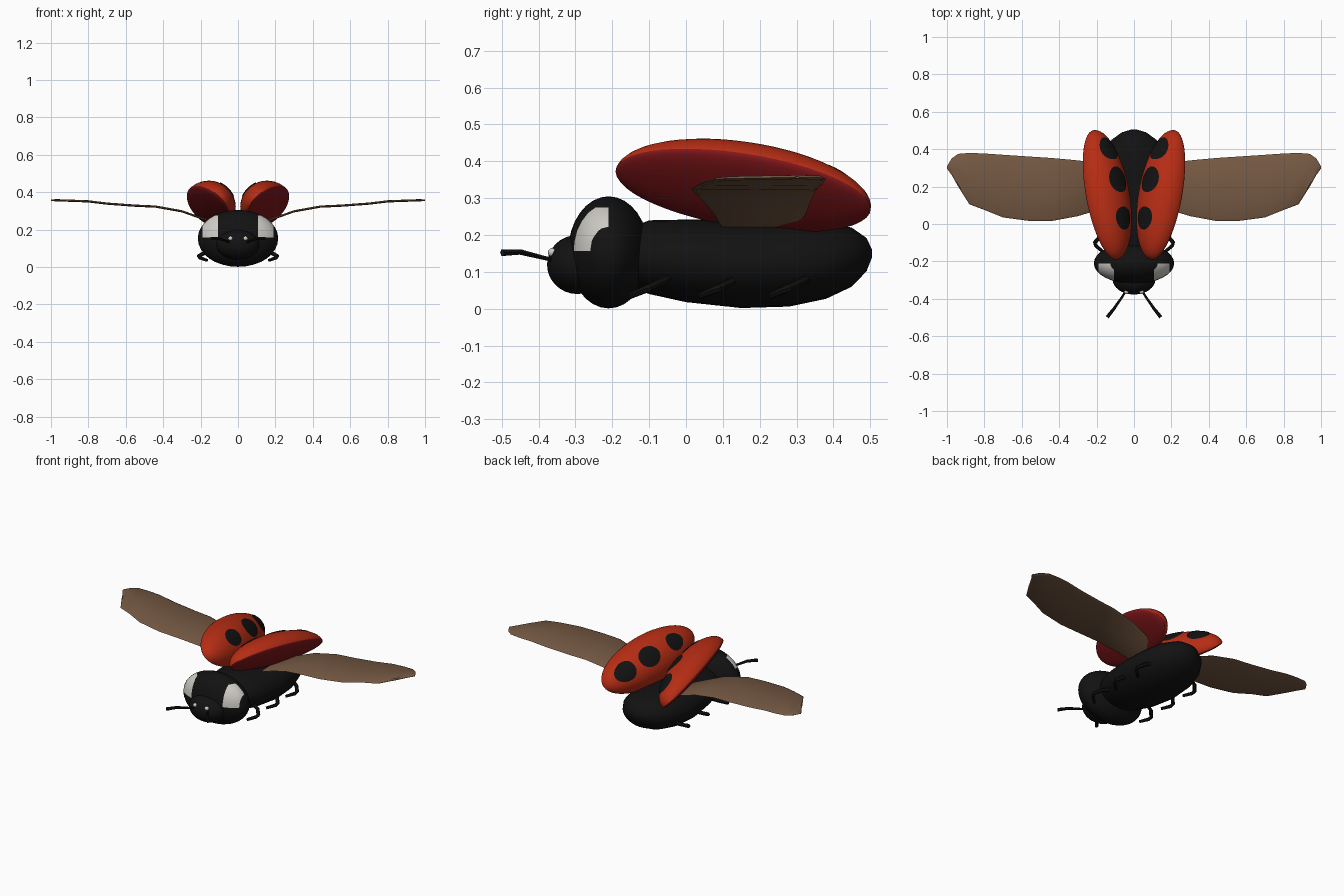
import bpy, bmesh
from math import sin, cos, pi, sqrt
from mathutils import Vector, Matrix

if "Cube" in bpy.data.objects:
    bpy.data.objects.remove(bpy.data.objects["Cube"])


def material(name, rgb, rough=0.6):
    m = bpy.data.materials.new(name)
    m.use_nodes = True
    m.diffuse_color = (*rgb, 1)
    bsdf = m.node_tree.nodes["Principled BSDF"]
    bsdf.inputs["Base Color"].default_value = (*rgb, 1)
    bsdf.inputs["Roughness"].default_value = rough
    return m


BLACK = material("black", (0.006, 0.006, 0.006))
RED = material("red", (0.47, 0.026, 0.007))
DARK_RED = material("dark red", (0.22, 0.008, 0.01))
BROWN = material("wing brown", (0.18, 0.1, 0.057))
WHITE = material("off white", (0.62, 0.6, 0.56))


def finish(name, bm, mats, mirror=False, angle=40, fix=True):
    """Turn a bmesh into a smooth-shaded object, mirrored across x if asked."""
    if fix:
        bmesh.ops.recalc_face_normals(bm, faces=bm.faces)
    mesh = bpy.data.meshes.new(name)
    bm.to_mesh(mesh)
    bm.free()
    for m in mats:
        mesh.materials.append(m)
    ob = bpy.data.objects.new(name, mesh)
    bpy.context.collection.objects.link(ob)
    bpy.ops.object.select_all(action="DESELECT")
    ob.select_set(True)
    bpy.context.view_layer.objects.active = ob
    bpy.ops.object.shade_smooth_by_angle(angle=angle * pi / 180)
    if mirror:
        mod = ob.modifiers.new("mirror", "MIRROR")
        mod.use_mirror_merge = False
    return ob


def loft(bm, rings, cap=True):
    """Skin a list of closed point rings."""
    rows = [[bm.verts.new(p) for p in ring] for ring in rings]
    n = len(rows[0])
    for a, b in zip(rows, rows[1:]):
        for i in range(n):
            j = (i + 1) % n
            bm.faces.new((a[i], a[j], b[j], b[i]))
    if cap:
        bm.faces.new(rows[0])
        bm.faces.new(rows[-1])


def ellipsoid(centre, size, segs=32):
    bm = bmesh.new()
    mat = Matrix.Translation(centre) @ Matrix.Diagonal((*size, 1))
    bmesh.ops.create_uvsphere(bm, u_segments=segs, v_segments=segs // 2,
                              radius=1, matrix=mat)
    return bm


def limb(name, points, radii, sides=6):
    """Jointed tube through a few points."""
    pts = [Vector(p) for p in points]
    rings = []
    for i, p in enumerate(pts):
        d = (pts[min(i + 1, len(pts) - 1)] - pts[max(i - 1, 0)]).normalized()
        u = d.cross(Vector((0, 0, 1))).normalized()
        v = u.cross(d)
        rings.append([p + radii[i] * (u * cos(2 * pi * k / sides) + v * sin(2 * pi * k / sides))
                      for k in range(sides)])
    bm = bmesh.new()
    loft(bm, rings)
    finish(name, bm, [BLACK], mirror=True)


# Abdomen: y, half width, centre height, half height
stations = [(-0.2, 0.1, 0.14, 0.06), (-0.1, 0.155, 0.14, 0.1), (0, 0.185, 0.13, 0.112),
            (0.15, 0.2, 0.122, 0.12), (0.28, 0.192, 0.124, 0.118), (0.38, 0.165, 0.131, 0.104),
            (0.45, 0.12, 0.14, 0.08), (0.49, 0.065, 0.147, 0.045), (0.505, 0.015, 0.15, 0.01)]
bm = bmesh.new()
loft(bm, [[(w * cos(2 * pi * k / 28), y, zc + h * sin(2 * pi * k / 28)) for k in range(28)]
          for y, w, zc, h in stations])
finish("abdomen", bm, [BLACK], angle=60)

# Thorax with the two pale cheek patches cut into its front
bm = ellipsoid((0, -0.21, 0.153), (0.215, 0.11, 0.152))
cuts = [((x, 0, 0), (1, 0, 0)) for x in (-0.19, -0.107, 0.107, 0.19)]
cuts += [((0, 0, z), (0, 0, 1)) for z in (0.157, 0.275)]
for co, no in cuts:
    bmesh.ops.bisect_plane(bm, geom=bm.verts[:] + bm.edges[:] + bm.faces[:],
                           plane_co=co, plane_no=no)
for f in bm.faces:
    c = f.calc_center_median()
    if 0.107 < abs(c.x) < 0.19 and 0.157 < c.z < 0.275 and c.y < -0.21:
        f.material_index = 1
finish("thorax", bm, [BLACK, WHITE])

# Head and eyes
finish("head", ellipsoid((0, -0.295, 0.12), (0.115, 0.082, 0.08)), [BLACK])
finish("eyes", ellipsoid((0.04, -0.363, 0.153), (0.013, 0.012, 0.012), 12), [WHITE], mirror=True)

# Antennae
limb("antennae", [(0.04, -0.35, 0.13), (0.06, -0.385, 0.138), (0.105, -0.45, 0.154),
                  (0.143, -0.498, 0.152)], [0.006, 0.006, 0.008, 0.01])

# Three pairs of legs
for name, y in (("front", -0.1), ("middle", 0.09), ("rear", 0.28)):
    limb(name + "_legs", [(0.12, y + 0.06, 0.09), (0.18, y + 0.035, 0.075), (0.21, y, 0.058),
                          (0.205, y - 0.015, 0.05), (0.165, y - 0.05, 0.035)],
         [0.012, 0.011, 0.011, 0.01, 0.008])

# Raised wing cases: domes facing inward and up, shallow dark undersides
CENTRE = Vector((0.155, 0.155, 0.322))
LONG = Vector((0.12, 0.69, -0.1)).normalized()
DOME = Vector((-0.7, 0, 0.7))
DOME = (DOME - LONG * DOME.dot(LONG)).normalized()
WIDE = DOME.cross(LONG)
SEMI = Vector((0.355, 0.142, 0.12))
FRAME = Matrix.Translation(CENTRE) @ Matrix((LONG, WIDE, DOME)).transposed().to_4x4()

bm = ellipsoid((0, 0, 0), SEMI, 48)
for f in bm.faces:
    f.material_index = int(f.calc_center_median().z < 0)
for v in bm.verts:
    if v.co.z < -0.0001:
        v.co.z *= 0.25
bm.transform(FRAME)
finish("wing_cases", bm, [RED, DARK_RED], mirror=True)

# Round spots hugging each dome
bm = bmesh.new()
outer = SEMI + Vector((0.004, 0.004, 0.004))
for u, v, r in ((-0.43, 0, 0.056), (0.17, 0, 0.065), (0.68, 0, 0.062)):
    mid = Vector((u, v, sqrt(1 - u * u - v * v)))
    base = mid * SEMI
    normal = Vector([mid[i] / SEMI[i] for i in range(3)]).normalized()
    t = normal.cross(Vector((0, 1, 0))).normalized()
    b = normal.cross(t)

    def on_dome(offset):
        p = base + offset
        q = Vector([p[i] / SEMI[i] for i in range(3)]).normalized()
        return FRAME @ (q * outer)

    rings = [[on_dome(r * k / 4 * (1.12 * t * cos(a * pi / 12) + b * sin(a * pi / 12)))
              for a in range(24)] for k in (1, 2, 3, 4)]
    loft(bm, rings, cap=False)
    bmesh.ops.holes_fill(bm, edges=[e for e in bm.edges if e.is_boundary and
                         all((w.co - on_dome(Vector())).length < r * 0.4 for w in e.verts)], sides=0)
bmesh.ops.recalc_face_normals(bm, faces=bm.faces)
for f in bm.faces:
    if f.normal.dot(DOME) < 0:
        f.normal_flip()
finish("wing_case_spots", bm, [BLACK], mirror=True, fix=False)

# Thin flight wings: x, height, front edge y, back edge y
spans = [(0.08, 0.215, 0.1, 0.3), (0.19, 0.258, 0.075, 0.325), (0.3, 0.297, 0.042, 0.34),
         (0.44, 0.322, 0.016, 0.353), (0.55, 0.327, 0.015, 0.36), (0.7, 0.338, 0.035, 0.37),
         (0.8, 0.35, 0.075, 0.377), (0.88, 0.353, 0.105, 0.38), (0.94, 0.355, 0.2, 0.375),
         (0.975, 0.356, 0.262, 0.35), (1.0, 0.356, 0.295, 0.31)]
bm = bmesh.new()
rings = []
for x, z, y0, y1 in spans:
    chord = [(y0, 0), (y0 + 0.012, 0.006), (y0 * 0.5 + y1 * 0.5, 0.007), (y1 - 0.012, 0.006),
             (y1, 0), (y1 - 0.012, -0.005), (y0 * 0.5 + y1 * 0.5, -0.004), (y0 + 0.012, -0.005)]
    if y1 - y0 < 0.05:
        chord = [((y0 + y1) / 2 + (y - (y0 + y1) / 2) * 0.8, dz * 0.5) for y, dz in chord]
    rings.append([(x, y, z + dz) for y, dz in chord])
loft(bm, rings)
finish("flight_wings", bm, [BROWN], mirror=True)
